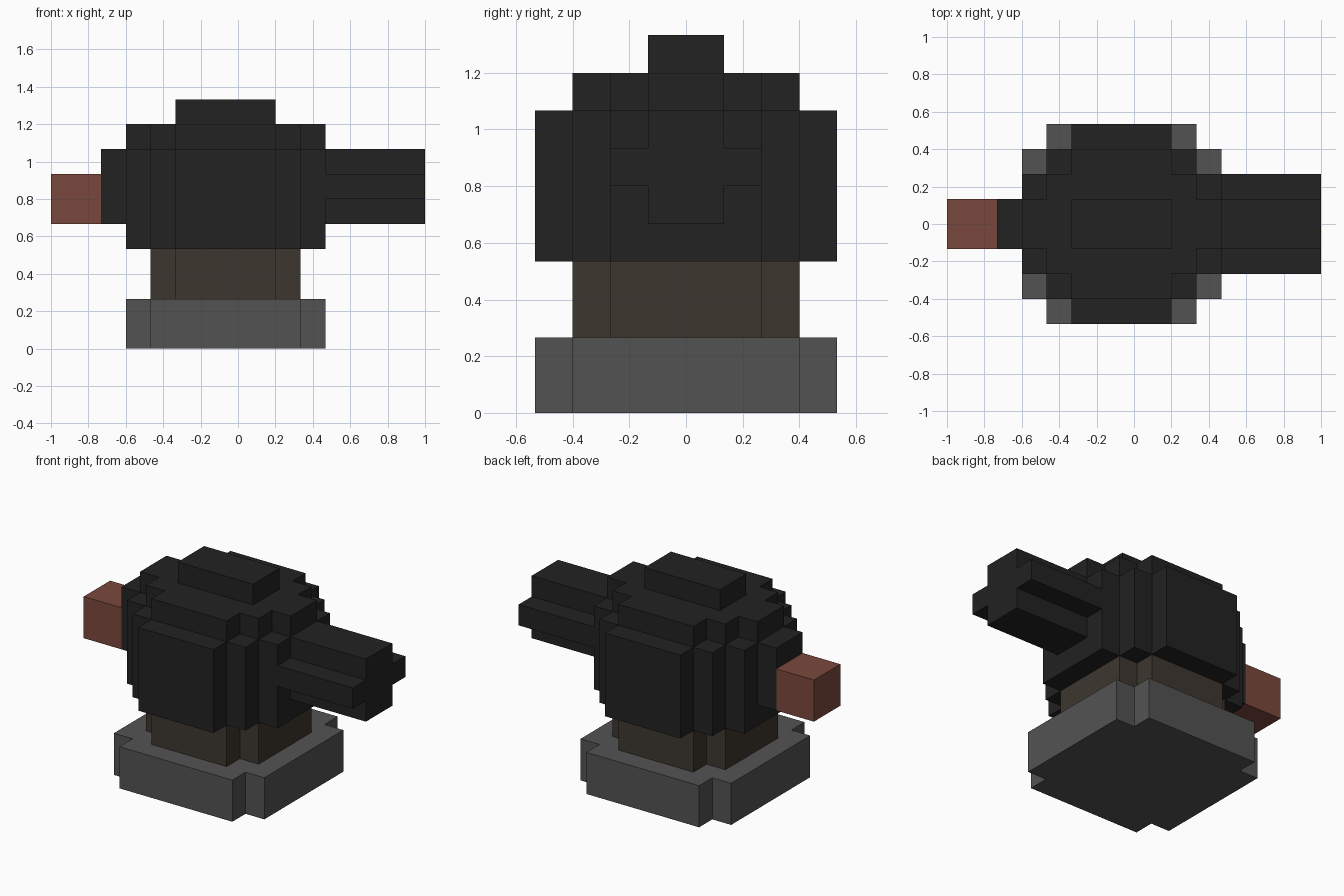
import bpy, bmesh
from mathutils import Vector

if "Cube" in bpy.data.objects:
    bpy.data.objects.remove(bpy.data.objects["Cube"], do_unlink=True)

U = 2 / 15  # size of one block


def material(name, rgb):
    m = bpy.data.materials.new(name)
    m.use_nodes = True
    m.diffuse_color = (*rgb, 1)
    bsdf = next(n for n in m.node_tree.nodes if n.type == 'BSDF_PRINCIPLED')
    bsdf.inputs["Base Color"].default_value = (*rgb, 1)
    bsdf.inputs["Roughness"].default_value = 0.9
    return m


BLACK = material("charcoal black", (0.016, 0.016, 0.016))
GREY = material("stone grey", (0.086, 0.086, 0.086))
BROWN = material("dark brown", (0.047, 0.037, 0.028))
RED = material("brick red", (0.195, 0.064, 0.046))


def stepped_outline(steps):
    """Closed outline, symmetric on both axes, from (half width, half depth) steps."""
    quarter = []
    for i, (w, d) in enumerate(steps):
        if i:
            quarter.append((w, steps[i - 1][1]))
        quarter.append((w, d))
    right_back = quarter
    left_back = [(-x, y) for x, y in reversed(quarter)]
    return right_back + left_back + [(-x, -y) for x, y in right_back + left_back]


def prism(name, mat, steps, start, end, axis='Z', centre=(-0.5, 0)):
    """Extrude a stepped outline along Z (plan outline) or X (side outline), in blocks."""
    def place(p, q, t):
        return Vector((p, q, t) if axis == 'Z' else (t, p, q)) * U

    bm = bmesh.new()
    half = (end - start) / 2
    verts = [bm.verts.new(place(p, q, -half)) for p, q in stepped_outline(steps)]
    face = bm.faces.new(verts)
    top = bmesh.ops.extrude_face_region(bm, geom=[face], use_keep_orig=True)["geom"]
    bmesh.ops.translate(bm, vec=place(0, 0, end - start),
                        verts=[v for v in top if isinstance(v, bmesh.types.BMVert)])
    bmesh.ops.recalc_face_normals(bm, faces=bm.faces)
    mesh = bpy.data.meshes.new(name)
    bm.to_mesh(mesh)
    bm.free()
    mesh.materials.append(mat)
    ob = bpy.data.objects.new(name, mesh)
    ob.location = place(*centre, (start + end) / 2)
    bpy.context.collection.objects.link(ob)
    return ob


# Pedestal and neck
prism("base", GREY, [(4, 3), (3, 4)], 0, 2)
prism("neck", BROWN, [(3, 2), (2, 3)], 2, 4)

# Rounded housing, stepping in towards the top
prism("housing", BLACK, [(4, 2), (3, 3), (2, 4)], 4, 8)
prism("housing_shoulder", BLACK, [(4, 1), (3, 2), (2, 3)], 8, 9)
prism("housing_cap", BLACK, [(2, 1)], 9, 10)

# Cross-shaped barrel on one side, mount and red block on the other
prism("barrel", BLACK, [(2, 0.5), (1, 1.5)], 3.5, 7.5, 'X', (0, 6.5))
prism("rear_mount", BLACK, [(1, 1.5)], -5.5, -4.5, 'X', (0, 6.5))
prism("rear_block", RED, [(1, 1)], -7.5, -5.5, 'X', (0, 6))
